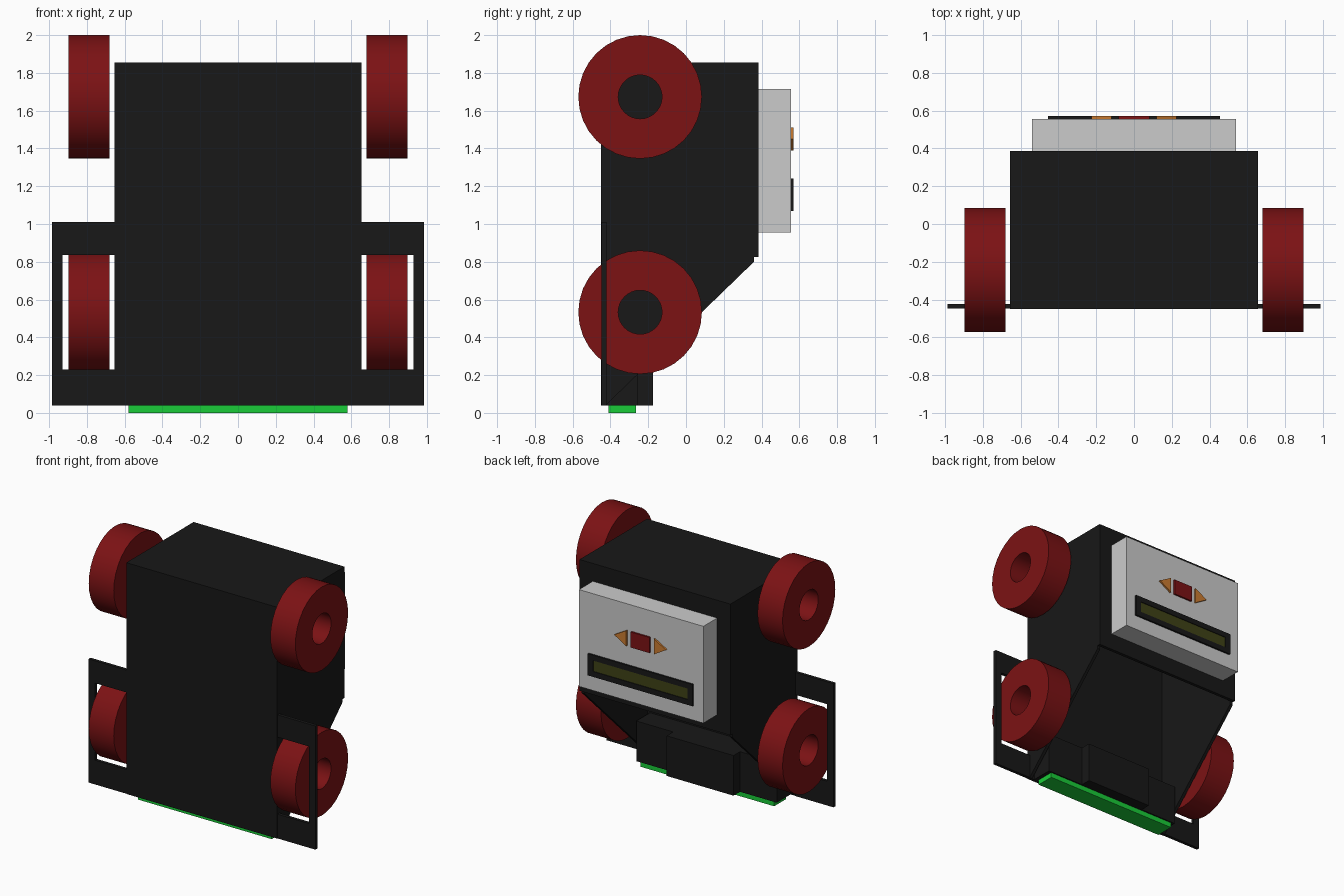
import bpy, bmesh
from math import cos, sin, pi
from mathutils import Vector

if "Cube" in bpy.data.objects:
    bpy.data.objects.remove(bpy.data.objects["Cube"])


def material(name, rgb):
    m = bpy.data.materials.new(name)
    m.diffuse_color = (*rgb, 1)
    m.use_nodes = True
    m.node_tree.nodes["Principled BSDF"].inputs["Base Color"].default_value = m.diffuse_color
    return m


BLACK = material("black", (0.009, 0.009, 0.009))
RED = material("red", (0.2, 0.006, 0.007))
GREEN = material("green", (0.01, 0.6, 0.04))
ORANGE = material("orange", (0.6, 0.2, 0.03))
OLIVE = material("olive", (0.05, 0.055, 0.008))


def finish(name, bm, mat):
    bmesh.ops.recalc_face_normals(bm, faces=bm.faces)
    me = bpy.data.meshes.new(name)
    bm.to_mesh(me)
    bm.free()
    ob = bpy.data.objects.new(name, me)
    bpy.context.collection.objects.link(ob)
    if mat:
        me.materials.append(mat)
    return ob


def prism(name, points, direction, mat):
    """Extrude a closed outline of 3D points along a vector."""
    bm = bmesh.new()
    face = bm.faces.new([bm.verts.new(p) for p in points])
    ext = bmesh.ops.extrude_face_region(bm, geom=[face], use_keep_orig=True)
    moved = [g for g in ext["geom"] if isinstance(g, bmesh.types.BMVert)]
    bmesh.ops.translate(bm, verts=moved, vec=Vector(direction))
    return finish(name, bm, mat)


def box(name, x0, x1, y0, y1, z0, z1, mat=None):
    x0, x1 = sorted((x0, x1))
    pts = [(x0, y0, z0), (x1, y0, z0), (x1, y0, z1), (x0, y0, z1)]
    return prism(name, pts, (0, y1 - y0, 0), mat)


def wheel(name, x0, x1, y, z, r_out, r_in, n=32):
    """Ring with a through hole, lying along x."""
    bm = bmesh.new()
    section = [(x0, r_in), (x0, r_out), (x1, r_out), (x1, r_in)]
    rings = [[bm.verts.new((x, y + r * cos(2 * pi * i / n), z + r * sin(2 * pi * i / n)))
              for x, r in section] for i in range(n)]
    for i in range(n):
        a, b = rings[i], rings[(i + 1) % n]
        for k in range(4):
            bm.faces.new((a[k], a[(k + 1) % 4], b[(k + 1) % 4], b[k]))
    ob = finish(name, bm, RED)
    bpy.ops.object.select_all(action='DESELECT')
    bpy.context.view_layer.objects.active = ob
    ob.select_set(True)
    bpy.ops.object.shade_smooth_by_angle(angle=0.6)


T = 0.025  # sheet thickness of the open-bottomed shell

# Shell: front, back and top sheets
box("front_panel", -0.655, 0.655, -0.45, -0.45 + T, 0.04, 1.855, BLACK)
box("back_panel", -0.655, 0.655, 0.385 - T, 0.385, 0.825, 1.855, BLACK)
box("top_panel", -0.655 + T, 0.655 - T, -0.45 + T, 0.385 - T, 1.855 - T, 1.855, BLACK)

for s, side in ((-1, "left"), (1, "right")):
    # Side wall with the sloping lower edge
    profile = [(-0.425, 0.04), (-0.425, 1.855), (0.36, 1.855), (0.36, 0.80)]
    prism(side + "_side_wall", [(s * 0.655, y, z) for y, z in profile],
          (-s * T, 0, 0), BLACK)

    # Wheel guard: frame around the front of the lower wheel
    guard = side + "_guard_"
    box(guard + "bottom", s * 0.655, s * 0.985, -0.447, -0.422, 0.04, 0.23, BLACK)
    box(guard + "top", s * 0.655, s * 0.985, -0.447, -0.422, 0.835, 1.01, BLACK)
    box(guard + "post", s * 0.93, s * 0.985, -0.447, -0.422, 0.23, 0.835, BLACK)

    # Wheels
    for z, level in ((0.533, "lower"), (1.673, "upper")):
        wheel(f"{side}_{level}_wheel", s * 0.68, s * 0.897, -0.243, z, 0.327, 0.116)

    # Arrow button
    prism(side + "_arrow_button",
          [(s * 0.225, 0.555, 1.45), (s * 0.12, 0.555, 1.51), (s * 0.12, 0.555, 1.388)],
          (0, 0.015, 0), ORANGE)

# Sensor housing at the base, with the green strip under it
box("base_housing", -0.61, 0.61, -0.425, -0.255, 0.04, 0.355, BLACK)
box("base_connector", -0.29, 0.29, -0.255, -0.175, 0.04, 0.355, BLACK)
box("base_strip", -0.58, 0.58, -0.41, -0.265, 0.0, 0.04, GREEN)

# Control unit on the back
box("control_unit", -0.54, 0.54, 0.385, 0.556, 0.955, 1.715)
box("centre_button", -0.083, 0.083, 0.555, 0.57, 1.388, 1.51, RED)
box("display_screen", -0.41, 0.41, 0.555, 0.564, 1.11, 1.20, OLIVE)
box("display_frame_bottom", -0.455, 0.455, 0.555, 0.57, 1.07, 1.112, BLACK)
box("display_frame_top", -0.455, 0.455, 0.555, 0.57, 1.198, 1.24, BLACK)
for s, side in ((-1, "left"), (1, "right")):
    box("display_frame_" + side, s * 0.41, s * 0.455, 0.555, 0.57, 1.112, 1.198, BLACK)
